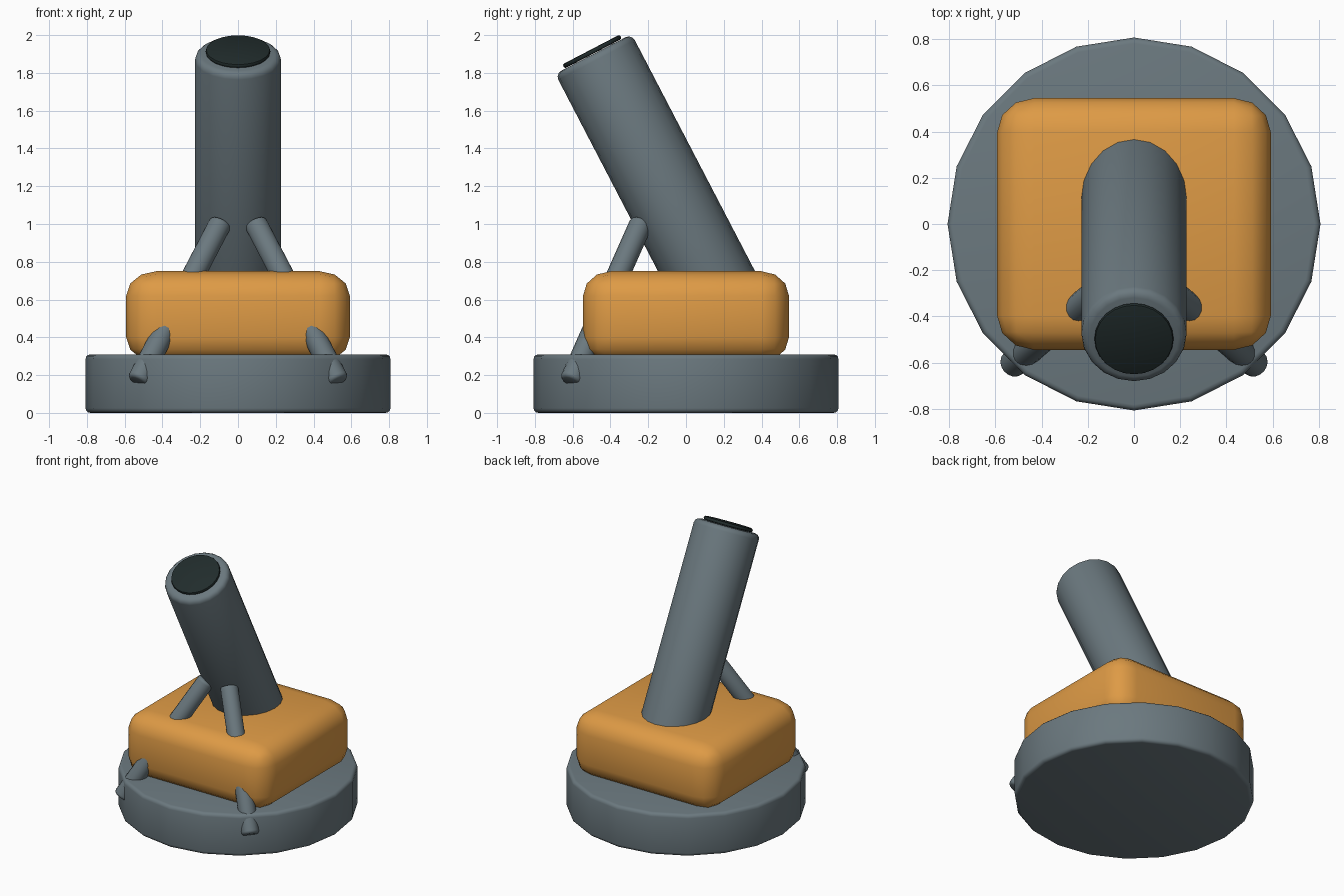
import bpy
import math
from mathutils import Vector

cube = bpy.data.objects.get("Cube")
if cube:
    bpy.data.objects.remove(cube, do_unlink=True)


def material(name, rgb):
    mat = bpy.data.materials.new(name)
    mat.use_nodes = True
    mat.diffuse_color = (*rgb, 1)
    mat.node_tree.nodes["Principled BSDF"].inputs["Base Color"].default_value = (*rgb, 1)
    return mat


steel = material("blue grey steel", (0.147, 0.19, 0.212))
orange = material("orange paint", (0.73, 0.325, 0.06))
black = material("bore black", (0.015, 0.025, 0.025))


def finish(obj, name, mat, bevel, segments):
    """Name, colour, round the edges and smooth the shading."""
    obj.name = name
    obj.data.materials.append(mat)
    mod = obj.modifiers.new("Rounded edges", 'BEVEL')
    mod.width = bevel
    mod.segments = segments
    mod.limit_method = 'ANGLE'
    mod.angle_limit = math.radians(40)
    bpy.ops.object.modifier_apply(modifier=mod.name)
    bpy.ops.object.shade_smooth_by_angle(angle=math.radians(35))
    return obj


def rod(name, start, end, radius, mat, bevel, sides=20, segments=3):
    """Rounded cylinder between two points."""
    start, end = Vector(start), Vector(end)
    axis = end - start
    bpy.ops.mesh.primitive_cylinder_add(
        vertices=sides, radius=radius, depth=axis.length, location=(start + end) / 2,
        rotation=axis.to_track_quat('Z', 'Y').to_euler())
    return finish(bpy.context.object, name, mat, bevel, segments)


# Round base
rod("base", (0, 0, 0), (0, 0, 0.31), 0.807, steel, 0.025)

# Cushion-shaped body: bevelled cube, then stretched
bpy.ops.mesh.primitive_cube_add(size=2, location=(0, 0, 0.51))
body = finish(bpy.context.object, "body", orange, 0.27, 3)
for v in body.data.vertices:
    # Keep the vertical rounding a little larger than the sideways one
    edge = max(0, abs(v.co.z) - 0.73)
    z = abs(v.co.z) - edge
    height = z / 0.73 * 0.11 + edge / 0.27 * 0.13
    v.co = (v.co.x * 0.592, v.co.y * 0.545, math.copysign(height, v.co.z))

# Tilted barrel with the dark bore plate on its mouth
tilt = math.radians(27.5)
aim = Vector((0, -math.sin(tilt), math.cos(tilt)))
mouth = Vector((0, -0.49, 1.9))
rod("barrel", mouth - aim * 1.6, mouth, 0.228, steel, 0.035)
rod("bore", mouth + aim * 0.002, mouth + aim * 0.027, 0.171, black, 0.01, 24, 2)

# Front struts running from the barrel through the body to the base rim
for side, x in (("left", 1), ("right", -1)):
    rod(side + "_strut", (0.53 * x, -0.61, 0.165), (0.09 * x, -0.235, 1.01),
        0.061, steel, 0.02, 16)
